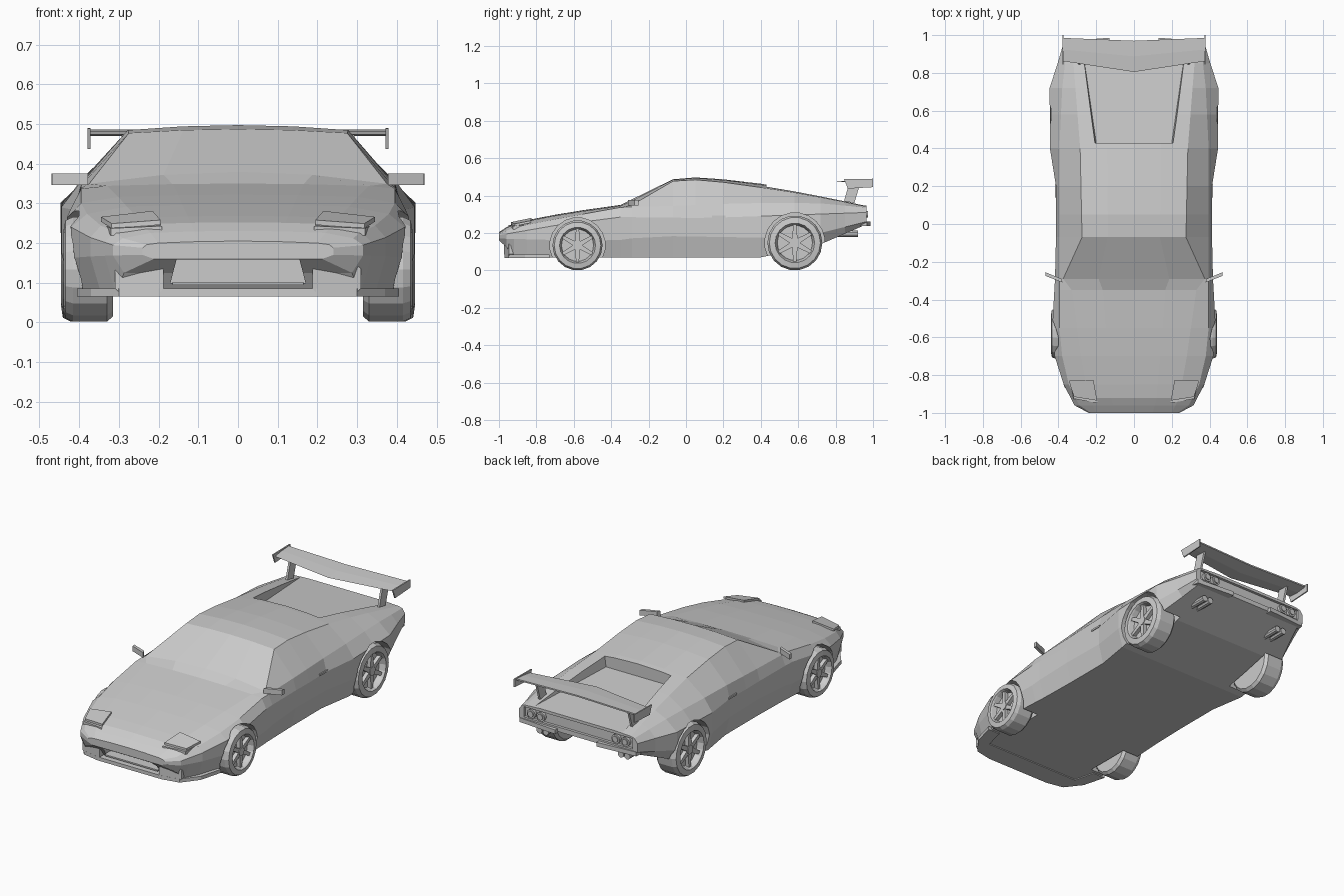
import bpy, bmesh
from math import sin, cos, pi, radians

if "Cube" in bpy.data.objects:
    bpy.data.objects.remove(bpy.data.objects["Cube"])


def make(name, verts, faces):
    bm = bmesh.new()
    vs = [bm.verts.new(v) for v in verts]
    for f in faces:
        bm.faces.new([vs[i] for i in f])
    bmesh.ops.recalc_face_normals(bm, faces=bm.faces)
    me = bpy.data.meshes.new(name)
    bm.to_mesh(me)
    bm.free()
    ob = bpy.data.objects.new(name, me)
    bpy.context.collection.objects.link(ob)
    return ob


def loft(name, rings):
    """Skin a list of equal-length closed rings and cap both ends."""
    n = len(rings[0])
    faces = [(k*n+i, k*n+(i+1) % n, (k+1)*n+(i+1) % n, (k+1)*n+i)
             for k in range(len(rings)-1) for i in range(n)]
    faces += [tuple(range(n)), tuple(range((len(rings)-1)*n, len(rings)*n))]
    return make(name, [v for r in rings for v in r], faces)


def box(name, x0, x1, y0, y1, z0, z1):
    return loft(name, [[(x0, y0, z), (x1, y0, z), (x1, y1, z), (x0, y1, z)] for z in (z0, z1)])


def disc(name, r, axis, c, a, b, n=16):
    """Cylinder along x or y; c is the centre in the other two axes."""
    def p(t, k):
        u, v = c[0]+r*cos(t), c[1]+r*sin(t)
        return (k, u, v) if axis == 'x' else (u, k, v)
    return loft(name, [[p(2*pi*(i+.5)/n, k) for i in range(n)] for k in (a, b)])


def cut(target, cutter):
    cutter.hide_render = True
    m = target.modifiers.new('cut', 'BOOLEAN')
    m.object, m.operation, m.solver = cutter, 'DIFFERENCE', 'EXACT'
    bpy.context.view_layer.objects.active = target
    bpy.ops.object.modifier_apply(modifier='cut')
    bpy.data.objects.remove(cutter)


def curve(*pts):
    """Piecewise-linear guide curve along the length of the car."""
    def f(y):
        for (a, u), (b, v) in zip(pts, pts[1:]):
            if y <= b:
                return u+(v-u)*max(0, (y-a)/(b-a))
        return pts[-1][1]
    return f


# Body guide curves
top = curve((-1, .205), (-.93, .25), (-.8, .28), (-.6, .315), (-.35, .35), (-.07, .487),
            (.05, .497), (.3, .48), (.45, .455), (.6, .43), (.8, .39), (.97, .352))
drop = curve((-1, .005), (-.35, .006), (-.29, .03), (-.07, .01), (.4, .02), (.97, .012))
roof_x = curve((-1, .2), (-.92, .24), (-.7, .28), (-.35, .33), (-.29, .375), (-.07, .275),
               (.4, .285), (.72, .31), (.97, .33))
belt_x = curve((-1, .23), (-.96, .29), (-.85, .345), (-.7, .38), (-.55, .395), (0, .395),
               (.4, .395), (.72, .38), (.97, .352))
belt_z = curve((-1, .196), (-.92, .228), (-.8, .255), (-.6, .292), (-.35, .337), (0, .347),
               (.3, .36), (.7, .36), (.97, .335))
side_x = curve((-1, .24), (-.96, .315), (-.85, .372), (-.7, .42), (-.55, .433), (-.2, .413),
               (.2, .413), (.4, .445), (.72, .447), (.9, .388), (.97, .37))
side_z = curve((-1, .188), (-.7, .24), (-.35, .285), (.1, .28), (.4, .29), (.97, .31))
crease_z = curve((-1, .17), (-.4, .155), (-.2, .185), (.4, .175), (.72, .2), (.97, .262))
floor_z = curve((-1, .16), (-.96, .125), (-.92, .07), (.42, .07), (.72, .14), (.97, .248))


def section(y):
    s = side_x(y)
    half = [(s-.028, floor_z(y)), (s, crease_z(y)), (s, side_z(y)), (belt_x(y), belt_z(y)),
            (roof_x(y), top(y)-drop(y)), (roof_x(y)*.5, top(y)-drop(y)*.25)]
    return ([(0, y, floor_z(y))] + [(x, y, z) for x, z in half] + [(0, y, top(y))]
            + [(-x, y, z) for x, z in reversed(half)])


body = loft('body', [section(y) for y in (-1, -.96, -.92, -.85, -.7, -.55, -.35, -.29, -.07, .05,
                                          .2, .4, .58, .72, .85, .965)])

# Wheel arches, sunken engine deck, grille opening, tail panel
WHEELS = [('front', -.58, .134, .44), ('rear', .582, .147, .446)]
for _, wy, r, _ in WHEELS:
    for s in (1, -1):
        cut(body, disc('arch_cutter', r+.014, 'x', (wy, r), s*.3, s*.5, 20))
cut(body, loft('deck_cutter', [
    [(-a, .43, z), (a, .43, z), (b, .98, z2), (-b, .98, z2)]
    for a, b, z, z2 in ((.2, .28, .388, .345), (.225, .315, .6, .6))]))
cut(body, loft('grille_cutter', [[(-.17, y, .1), (.17, y, .1), (.155, y, .158), (-.155, y, .158)]
                                 for y in (-1.1, -.9)]))
cut(body, box('tail_cutter', -.34, .34, .95, 1.1, .272, .33))

# Front lip spoiler
lip = [(.2, -.97), (.3, -.95), (.37, -.86), (.405, -.73)]
lip += [(.33, -.73), (.3, -.85)]
lip += [(-x, y) for x, y in reversed(lip)]
loft('front_lip', [[(x, y, z) for x, y in lip] for z in (.065, .085)])

# Grille frame bars
for z in (.094, .158):
    box('grille_bar', -.165, .165, -.968 if z > .1 else -.955, -.9, z, z+.008)


# Wheels: turned tyre and rim, six spokes, hub
def wheel(name, s, y, r, xo):
    prof = [(.01, .315), (.9*r, .315), (r, .33), (r, xo-.025), (.93*r, xo-.005), (.72*r, xo),
            (.69*r, xo-.008), (.64*r, xo-.035), (.01, xo-.035)]
    n = 18
    loft(name, [[(s*x, y+q*cos(2*pi*i/n), r+q*sin(2*pi*i/n)) for i in range(n)] for q, x in prof])
    for k in range(6):
        a = k*pi/3+pi/6
        pts = [(.1*r, -.1*r), (.68*r, -.06*r), (.68*r, .06*r), (.1*r, .1*r)]
        loft(name+'_spoke', [[(s*x, y+u*cos(a)-v*sin(a), r+u*sin(a)+v*cos(a)) for u, v in pts]
                             for x in (xo-.036, xo-.014)])
    disc(name+'_hub', .17*r, 'x', (y, r), s*(xo-.036), s*(xo-.01), 12)


for nm, wy, r, xo in WHEELS:
    for s in (1, -1):
        wheel(nm+'_wheel', s, wy, r, xo)

for s in (1, -1):
    # Headlight lids and their lower lens
    lid = [(.345, -.83, .266), (.215, -.825, .281), (.195, -.935, .258), (.318, -.915, .249)]
    loft('headlight_lid', [[(s*x, y, z-d) for x, y, z in lid] for d in (0, .012)])
    lens = [(.335, -.84, .245), (.22, -.84, .25), (.192, -.948, .243), (.32, -.925, .237)]
    loft('headlight_lens', [[(s*x, y, z-d) for x, y, z in lens] for d in (0, .018)])
    # Fog lights
    fog = [(.195, .077), (.3, .077), (.31, .087), (.31, .135), (.3, .145), (.195, .145),
           (.187, .135), (.187, .087)]
    loft('fog_light', [[(s*x, y+(x-.187)*.2, z) for x, z in fog] for y in (-.972, -.9)])
    # Door mirrors
    m = [(.378, -.31), (.385, -.29), (.47, -.255), (.468, -.275)]
    loft('mirror', [[(s*x, y, z) for x, y in m] for z in (.346, .375)])
    # Door handle
    box('door_handle', s*.405, s*.417, .14, .21, .283, .293)
    # Tail lights, twin exhausts, split rear bumper
    for x in (.235, .295):
        disc('tail_light', .026, 'y', (s*x, .3), .94, .966, 14)
        disc('tail_light_lens', .017, 'y', (s*x, .3), .95, .972, 12)
    for x in (.235, .275):
        disc('exhaust', .018, 'y', (s*x, .196), .8, .92, 10)
    loft('rear_bumper', [[(s*.13, .93, z), (s*.37, .93, z), (s*.365, .968, z), (s*.13, .986, z)]
                         for z in (.238, .262)])
    # Wing struts and end plates
    strut = [(.845, .37), (.9, .36), (.935, .476), (.875, .476)]
    loft('wing_strut', [[(s*x, y, z) for y, z in strut] for x in (.282, .294)])
    plate = [(.845, .488), (1, .49), (1, .445), (.865, .437)]
    loft('wing_end_plate', [[(s*x, y, z) for y, z in plate] for x in (.372, .379)])

# Rear wing, swept forward at the middle
loft('rear_wing', [[(x, a, .474), (x, (a+b)/2, .482), (x, b, .486), (x, b, .478), (x, (a+b)/2, .47)]
                   for x, a, b in ((-.375, .862, .985), (0, .805, .97), (.375, .862, .985))])
